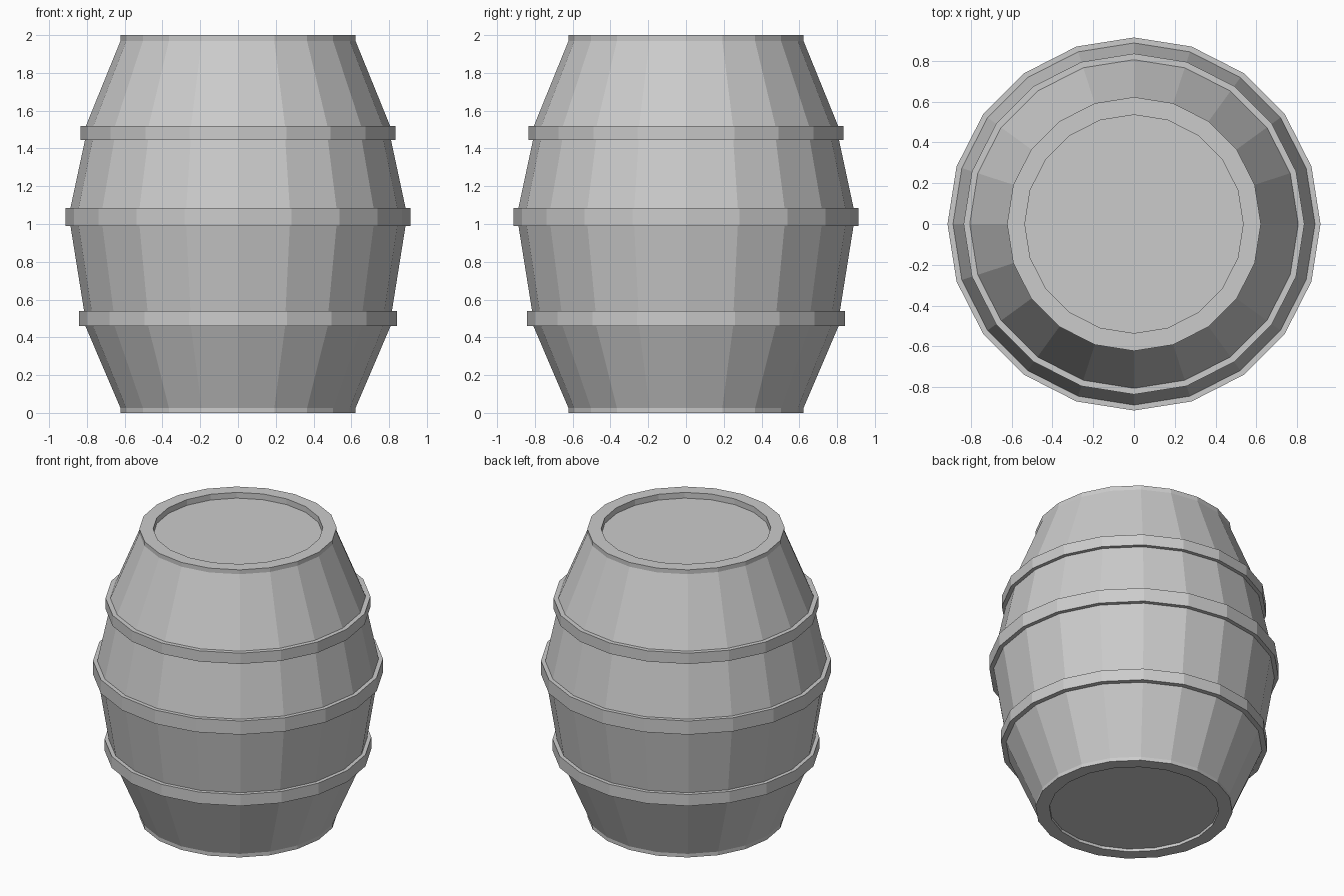
import bpy
import bmesh
from math import cos, sin, tau

if "Cube" in bpy.data.objects:
    bpy.data.objects.remove(bpy.data.objects["Cube"])

SIDES = 20


def lathe(name, profile, closed=False):
    """Spin a (radius, z) profile around z; open profiles get end caps."""
    bm = bmesh.new()
    rings = [[bm.verts.new((r * cos(tau * i / SIDES), r * sin(tau * i / SIDES), z))
              for i in range(SIDES)] for r, z in profile]
    pairs = list(zip(rings, rings[1:]))
    if closed:
        pairs.append((rings[-1], rings[0]))
    else:
        bm.faces.new(rings[0])
        bm.faces.new(rings[-1])
    for a, b in pairs:
        for i in range(SIDES):
            j = (i + 1) % SIDES
            bm.faces.new((a[i], a[j], b[j], b[i]))
    bmesh.ops.recalc_face_normals(bm, faces=bm.faces)
    mesh = bpy.data.meshes.new(name)
    bm.to_mesh(mesh)
    bm.free()
    obj = bpy.data.objects.new(name, mesh)
    bpy.context.collection.objects.link(obj)
    return obj


# Staved body with recessed heads at both ends
lathe("barrel_body", [
    (0.535, 0.02), (0.535, 0.0), (0.622, 0.0), (0.622, 0.025),
    (0.808, 0.46), (0.815, 0.54), (0.887, 0.99), (0.887, 1.085),
    (0.81, 1.445), (0.805, 1.52), (0.622, 1.97), (0.622, 2.0),
    (0.535, 2.0), (0.535, 1.96)])

# Hoops: outer radius, inner radius, bottom, top
for name, outer, inner, z0, z1 in [
        ("lower_hoop", 0.841, 0.806, 0.46, 0.54),
        ("middle_hoop", 0.914, 0.885, 0.99, 1.085),
        ("upper_hoop", 0.835, 0.803, 1.445, 1.52)]:
    lathe(name, [(inner, z0), (outer, z0), (outer, z1), (inner, z1)], closed=True)
